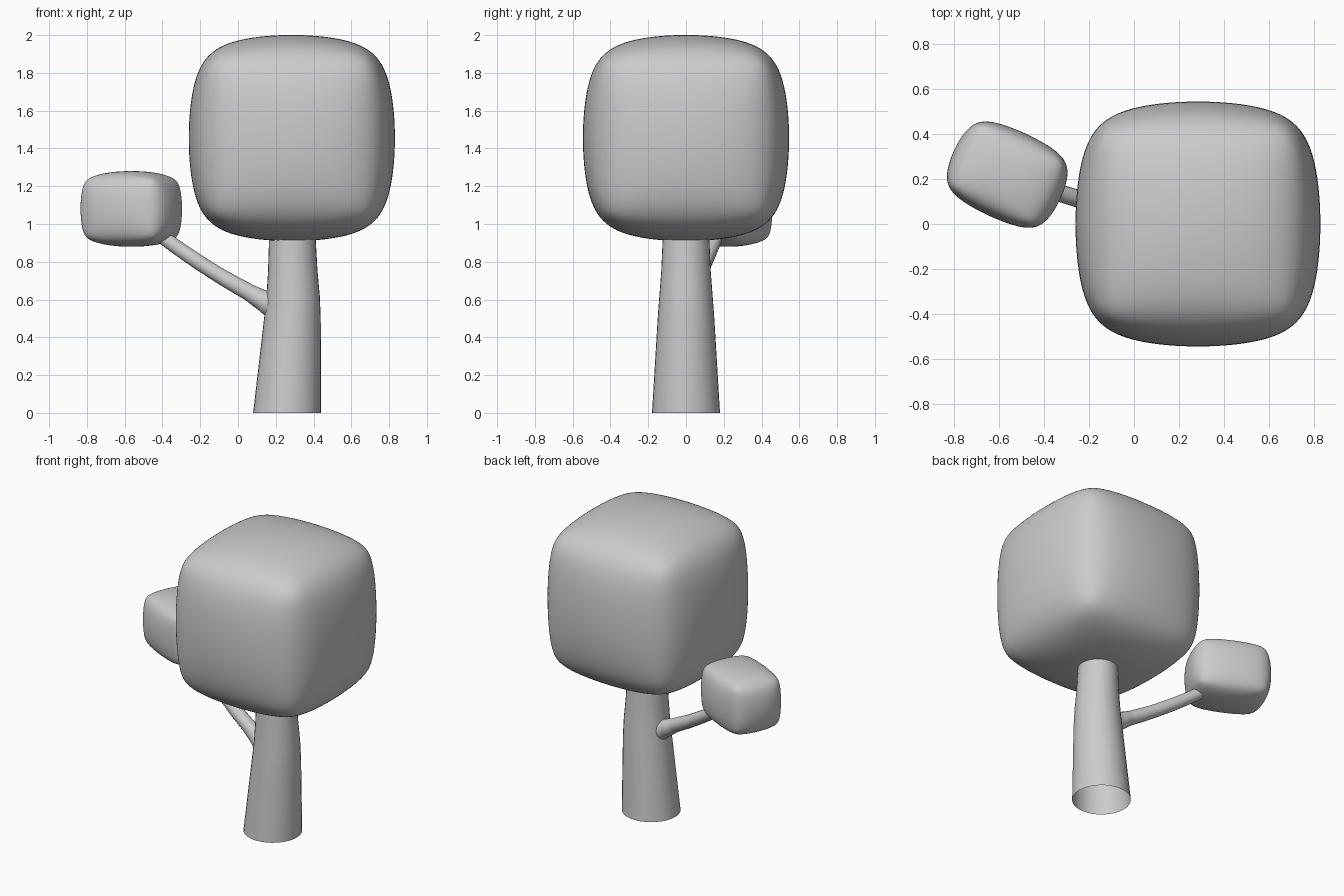
import bpy, bmesh
from math import sin, cos, tau, radians

if "Cube" in bpy.data.objects:
    bpy.data.objects.remove(bpy.data.objects["Cube"])


def add_mesh(name, bm):
    me = bpy.data.meshes.new(name)
    bm.to_mesh(me)
    bm.free()
    for p in me.polygons:
        p.use_smooth = True
    ob = bpy.data.objects.new(name, me)
    bpy.context.collection.objects.link(ob)
    return ob


def foliage(name, centre, size, turn=0):
    """Chamfered block, subdivided into a soft rounded cube of the given size."""
    bm = bmesh.new()
    bmesh.ops.create_cube(bm, size=2)
    bmesh.ops.bevel(bm, geom=bm.edges[:], offset=0.38, segments=1,
                    affect='EDGES', profile=0.5)
    ob = add_mesh(name, bm)
    sub = ob.modifiers.new("soft", 'SUBSURF')
    sub.levels = sub.render_levels = 4
    ob.location = centre
    ob.rotation_euler.z = radians(turn)
    k = 0.968  # the subdivided faces settle slightly inside the block
    ob.scale = [s / 2 / k for s in size]
    return ob


def trunk(name, rings, sides=32):
    """Open tube through horizontal rings (centre x, z, radius)."""
    bm = bmesh.new()
    loops = [[bm.verts.new((x + r * cos(tau * i / sides), r * sin(tau * i / sides), z))
              for i in range(sides)] for x, z, r in rings]
    for a, b in zip(loops, loops[1:]):
        for i in range(sides):
            j = (i + 1) % sides
            bm.faces.new((a[i], a[j], b[j], b[i]))
    return add_mesh(name, bm)


def branch(name, points):
    """Round tapering limb along a smooth path (x, y, z, radius)."""
    cu = bpy.data.curves.new(name, 'CURVE')
    cu.dimensions = '3D'
    cu.bevel_depth = 1
    cu.bevel_resolution = 6
    cu.use_fill_caps = True
    sp = cu.splines.new('BEZIER')
    sp.bezier_points.add(len(points) - 1)
    for bp, (x, y, z, r) in zip(sp.bezier_points, points):
        bp.co = (x, y, z)
        bp.radius = r
        bp.handle_left_type = bp.handle_right_type = 'AUTO'
    ob = bpy.data.objects.new(name, cu)
    bpy.context.collection.objects.link(ob)
    return ob


# Large crown and the small turned one on the branch
foliage("large_crown", (0.285, 0, 1.455), (1.09, 1.09, 1.09))
foliage("small_crown", (-0.565, 0.22, 1.08), (0.52, 0.40, 0.40), turn=-25)

# Trunk, open at the foot, running up into the crown
trunk("trunk", [(0.26, 0, 0.18), (0.274, 0.25, 0.165), (0.288, 0.5, 0.15),
                (0.292, 0.62, 0.141), (0.29, 0.75, 0.131),
                (0.288, 0.91, 0.124), (0.287, 1.0, 0.12)])

# Side branch, flared where it leaves the trunk
branch("branch", [(0.22, 0.0, 0.555, 0.085), (0.13, 0.02, 0.597, 0.056),
                  (0.06, 0.032, 0.637, 0.045), (-0.11, 0.073, 0.735, 0.041),
                  (-0.37, 0.15, 0.91, 0.038), (-0.46, 0.18, 0.98, 0.036)])
